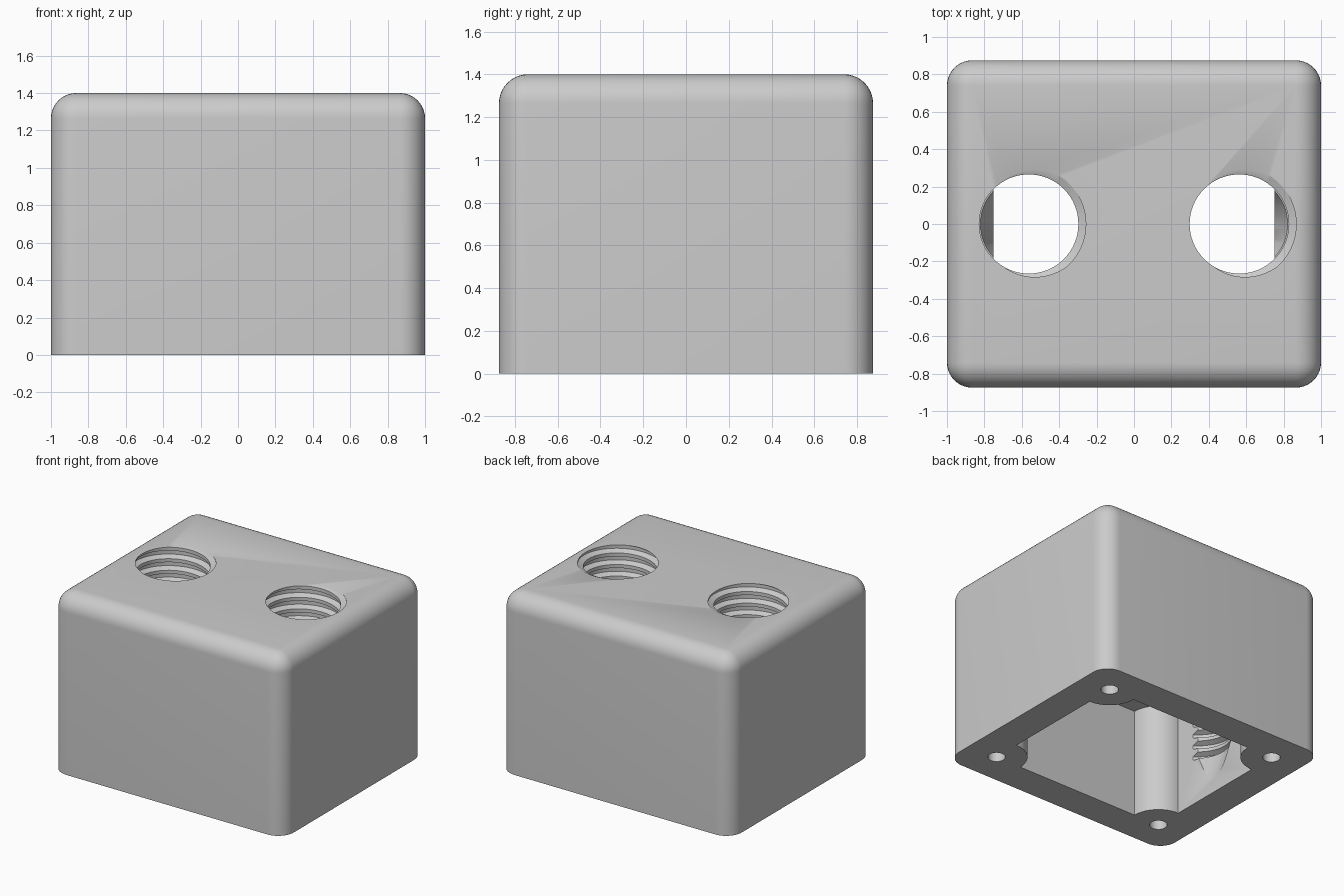
import bpy, bmesh, math
from mathutils import Vector

if "Cube" in bpy.data.objects:
    bpy.data.objects.remove(bpy.data.objects["Cube"])

HX, HY, HEIGHT = 1.0, 0.875, 1.4     # outer half sizes and height
WALL, CEILING = 0.25, 0.85           # wall thickness, cavity depth
POST_R, SCREW_R = 0.22, 0.0625
HOLE_X, MINOR, MAJOR, PITCH = 0.5625, 0.265, 0.305, 0.09

grey = bpy.data.materials.new("plain_grey")
grey.use_nodes = True
colour = (0.6, 0.6, 0.6, 1)
grey.diffuse_color = colour
grey.node_tree.nodes["Principled BSDF"].inputs["Base Color"].default_value = colour


def to_object(name, bm):
    bmesh.ops.recalc_face_normals(bm, faces=bm.faces)
    mesh = bpy.data.meshes.new(name)
    bm.to_mesh(mesh)
    bm.free()
    mesh.materials.append(grey)
    ob = bpy.data.objects.new(name, mesh)
    bpy.context.collection.objects.link(ob)
    return ob


def prism(name, outline, z0, z1):
    bm = bmesh.new()
    face = bm.faces.new([bm.verts.new((x, y, z0)) for x, y in outline])
    top = bmesh.ops.extrude_face_region(bm, geom=[face])["geom"]
    moved = [v for v in top if isinstance(v, bmesh.types.BMVert)]
    bmesh.ops.translate(bm, verts=moved, vec=(0, 0, z1 - z0))
    return to_object(name, bm)


def cone(name, x, y, r0, r1, z0, z1, sides):
    bm = bmesh.new()
    bmesh.ops.create_cone(bm, cap_ends=True, segments=sides, radius1=r0, radius2=r1, depth=z1 - z0)
    bmesh.ops.translate(bm, verts=bm.verts, vec=(x, y, (z0 + z1) / 2))
    return to_object(name, bm)


def thread(name, x, z0, z1, sides=64):
    # One helical strip whose last profile point joins the next turn
    profile = [(MINOR, 0), (MINOR, 0.3), (MAJOR, 0.5), (MAJOR, 0.8)]
    bm = bmesh.new()
    count = int((z1 - z0) / PITCH + 4) * sides
    strip = []
    for i in range(count):
        a = math.tau * i / sides
        z = z0 + PITCH * (i / sides - 2)
        strip.append([bm.verts.new((x + r * math.cos(a), r * math.sin(a), z + dz * PITCH))
                      for r, dz in profile])
    for i in range(count - sides - 1):
        left = strip[i] + [strip[i + sides][0]]
        right = strip[i + 1] + [strip[i + sides + 1][0]]
        for k in range(len(profile)):
            bm.faces.new((left[k], right[k], right[k + 1], left[k + 1]))
    # Trim both ends flat and cap them
    for z, side in ((z0, -1), (z1, 1)):
        cut = bmesh.ops.bisect_plane(bm, geom=bm.verts[:] + bm.edges[:] + bm.faces[:], dist=1e-6,
                                     plane_co=(0, 0, z), plane_no=(0, 0, side), clear_outer=True)
        rim = [e for e in cut["geom_cut"] if isinstance(e, bmesh.types.BMEdge)]
        bmesh.ops.edgeloop_fill(bm, edges=rim)
    return to_object(name, bm)


# Rounded outer block with a square bottom rim
bm = bmesh.new()
bmesh.ops.create_cube(bm, size=1)
for v in bm.verts:
    v.co = Vector((v.co.x * 2 * HX, v.co.y * 2 * HY, (v.co.z + 0.5) * HEIGHT))
edges = [e for e in bm.edges if max(v.co.z for v in e.verts) > 0.1]
bmesh.ops.bevel(bm, geom=edges, offset=0.135, offset_type='OFFSET', segments=10,
                profile=0.5, affect='EDGES', clamp_overlap=True)
block = to_object("threaded_block", bm)

# Cavity outline with a round screw post in each corner
cx, cy = HX - WALL, HY - WALL
outline = []
for n, (sx, sy) in enumerate(((1, 1), (-1, 1), (-1, -1), (1, -1))):
    start = math.pi * 1.5 + n * math.pi / 2
    for i in range(17):
        a = start - i * math.pi / 32
        outline.append((sx * cx + POST_R * math.cos(a), sy * cy + POST_R * math.sin(a)))
cutters = [prism("cavity_cutter", outline, -0.1, CEILING)]

# Screw holes in the posts
for sx in (-1, 1):
    for sy in (-1, 1):
        cutters.append(cone("screw_cutter", sx * cx, sy * cy, SCREW_R, SCREW_R, -0.1, 0.6, 32))

# Threaded holes from the top, with a tapered end biting into the wall
for sx in (-1, 1):
    cutters.append(thread("thread_cutter", sx * HOLE_X, 0.35, HEIGHT + 0.05))
    cutters.append(cone("taper_cutter", sx * HOLE_X, 0, 0.19, MINOR, 0.12, 0.37, 64))

bpy.context.view_layer.objects.active = block
block.select_set(True)
for cutter in cutters:
    cutter.hide_render = True
    mod = block.modifiers.new(cutter.name, 'BOOLEAN')
    mod.operation, mod.solver, mod.object = 'DIFFERENCE', 'EXACT', cutter
    bpy.ops.object.modifier_apply(modifier=mod.name)
    bpy.data.objects.remove(cutter)
bpy.ops.object.shade_smooth_by_angle(angle=math.radians(30))
